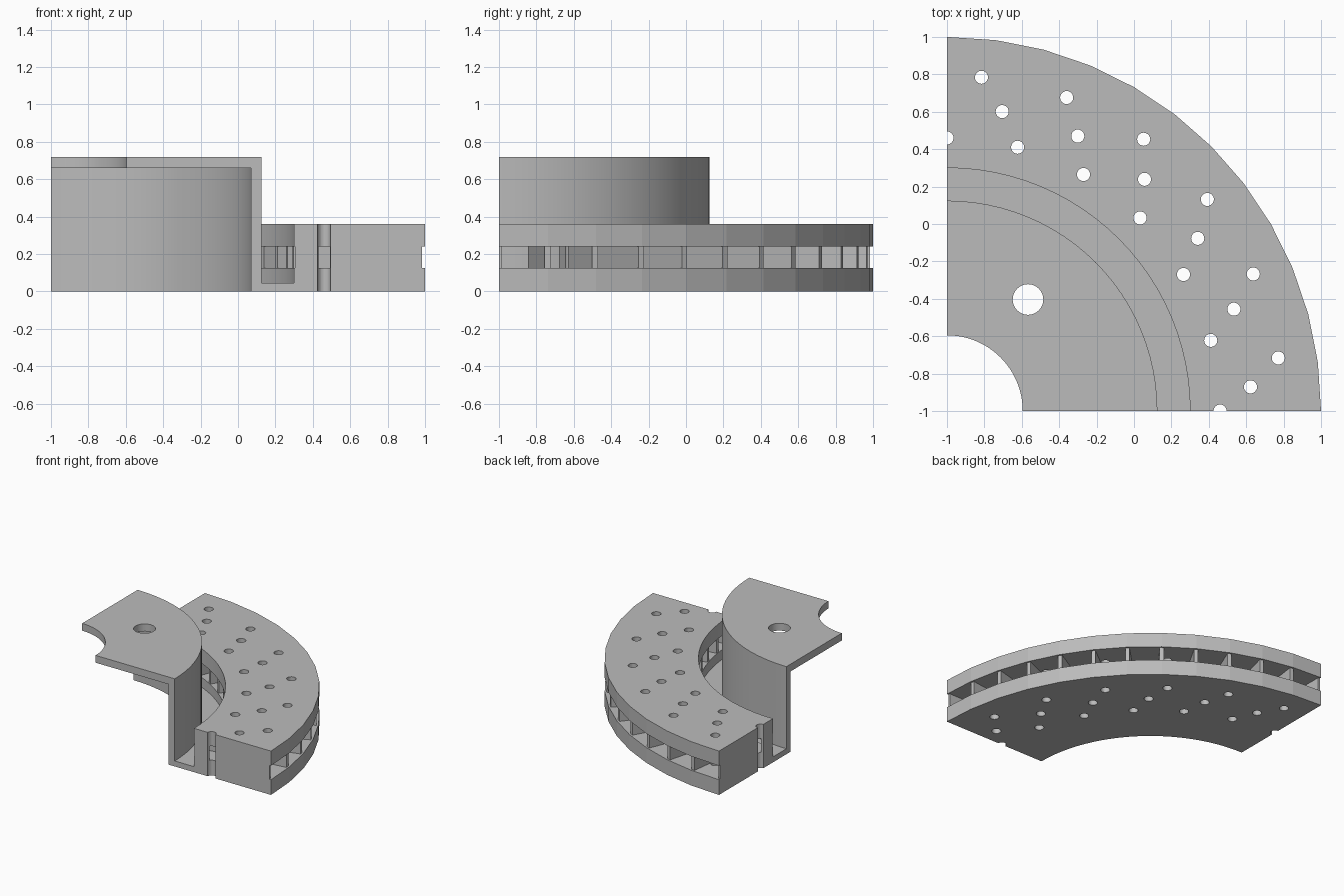
import bpy, bmesh
from math import sin, cos, pi, radians

cube = bpy.data.objects.get("Cube")
if cube:
    bpy.data.objects.remove(cube)

STEPS = 24                 # arc steps in the quarter turn
OUTER = 2.0                # rim radius, faceted at half the step count
AXIS = (-1.0, -1.0)        # rotation axis of the quarter

grey = bpy.data.materials.new("cast grey")
grey.use_nodes = True
colour = (0.5, 0.5, 0.5, 1)
grey.diffuse_color = colour
grey.node_tree.nodes["Principled BSDF"].inputs["Base Color"].default_value = colour


def polar(r, angle):
    return AXIS[0] + r * cos(angle), AXIS[1] + r * sin(angle)


def make_object(name, bm):
    bmesh.ops.recalc_face_normals(bm, faces=bm.faces[:])
    mesh = bpy.data.meshes.new(name)
    bm.to_mesh(mesh)
    bm.free()
    mesh.materials.append(grey)
    obj = bpy.data.objects.new(name, mesh)
    bpy.context.collection.objects.link(obj)
    return obj


def sweep(name, profile):
    """Turn a closed (radius, height) profile through a quarter circle."""
    bm = bmesh.new()
    rings = []
    for i in range(STEPS + 1):
        angle = pi / 2 * i / STEPS
        flat = cos(pi / 2 / STEPS) if i % 2 else 1
        rings.append([bm.verts.new((*polar(r * flat if r == OUTER else r, angle), z))
                      for r, z in profile])
    n = len(profile)
    for a, b in zip(rings, rings[1:]):
        for j in range(n):
            k = (j + 1) % n
            bm.faces.new((a[j], a[k], b[k], b[j]))
    bm.faces.new(rings[0])
    bm.faces.new(rings[-1])
    return make_object(name, bm)


def cylinders(name, spots, radius):
    """Vertical cutters at (radius, degrees) spots."""
    bm = bmesh.new()
    for r, deg in spots:
        new = bmesh.ops.create_cone(bm, cap_ends=True, segments=24, radius1=radius,
                                    radius2=radius, depth=2)["verts"]
        bmesh.ops.translate(bm, verts=new, vec=(*polar(r, radians(deg)), 0.3))
    obj = make_object(name, bm)
    obj.hide_render = True
    return obj


def cut(obj, cutter):
    mod = obj.modifiers.new("holes", "BOOLEAN")
    mod.operation = "DIFFERENCE"
    mod.solver = "EXACT"
    mod.object = cutter
    bpy.context.view_layer.objects.active = obj
    bpy.ops.object.modifier_apply(modifier=mod.name)


# Hat with its hollow underside and the thin floor joining the disc
hat = sweep("hat", [(0.405, 0.66), (1.07, 0.66), (1.07, 0), (1.3, 0),
                    (1.3, 0.045), (1.125, 0.045), (1.125, 0.72), (0.405, 0.72)])

# Friction plates
plates = [sweep(name, [(1.3, low), (OUTER, low), (OUTER, high), (1.3, high)])
          for name, low, high in (("lower_plate", 0, 0.125), ("upper_plate", 0.24, 0.36))]

# Radial cooling vanes, halved at both end faces
bm = bmesh.new()
HALF = 0.016
for i in range(13):
    angle = radians(7.5 * i)
    c, s = cos(angle), sin(angle)
    low_side = 0 if i == 0 else -HALF
    high_side = 0 if i == 12 else HALF
    rings = []
    for z in (0.125, 0.24):
        rings.append([bm.verts.new((AXIS[0] + r * c - t * s, AXIS[1] + r * s + t * c, z))
                      for r, t in ((1.305, low_side), (1.985, low_side),
                                   (1.985, high_side), (1.305, high_side))])
    bottom, top = rings
    bm.faces.new(bottom)
    bm.faces.new(top)
    for j in range(4):
        k = (j + 1) % 4
        bm.faces.new((bottom[j], bottom[k], top[k], top[j]))
vanes = make_object("cooling_vanes", bm)

# Drilled holes in slanting rows of three, and one bolt hole in the hat
spots = [(1.46, 15 * i) for i in range(7)]
for i in range(6):
    spots += [(1.628, 15 * i + 4.55), (1.794, 15 * i + 9.1)]
drill = cylinders("drill_cutter", spots, 0.035)
for part in plates + [vanes]:
    cut(part, drill)
bolt = cylinders("bolt_cutter", [(0.737, 54)], 0.082)
cut(hat, bolt)
for cutter in (drill, bolt):
    bpy.data.objects.remove(cutter)

# Smooth hat walls and holes, faceted rim
for part, limit in ((hat, 30), (plates[0], 5), (plates[1], 5)):
    bpy.ops.object.select_all(action="DESELECT")
    part.select_set(True)
    bpy.context.view_layer.objects.active = part
    bpy.ops.object.shade_smooth_by_angle(angle=radians(limit))
